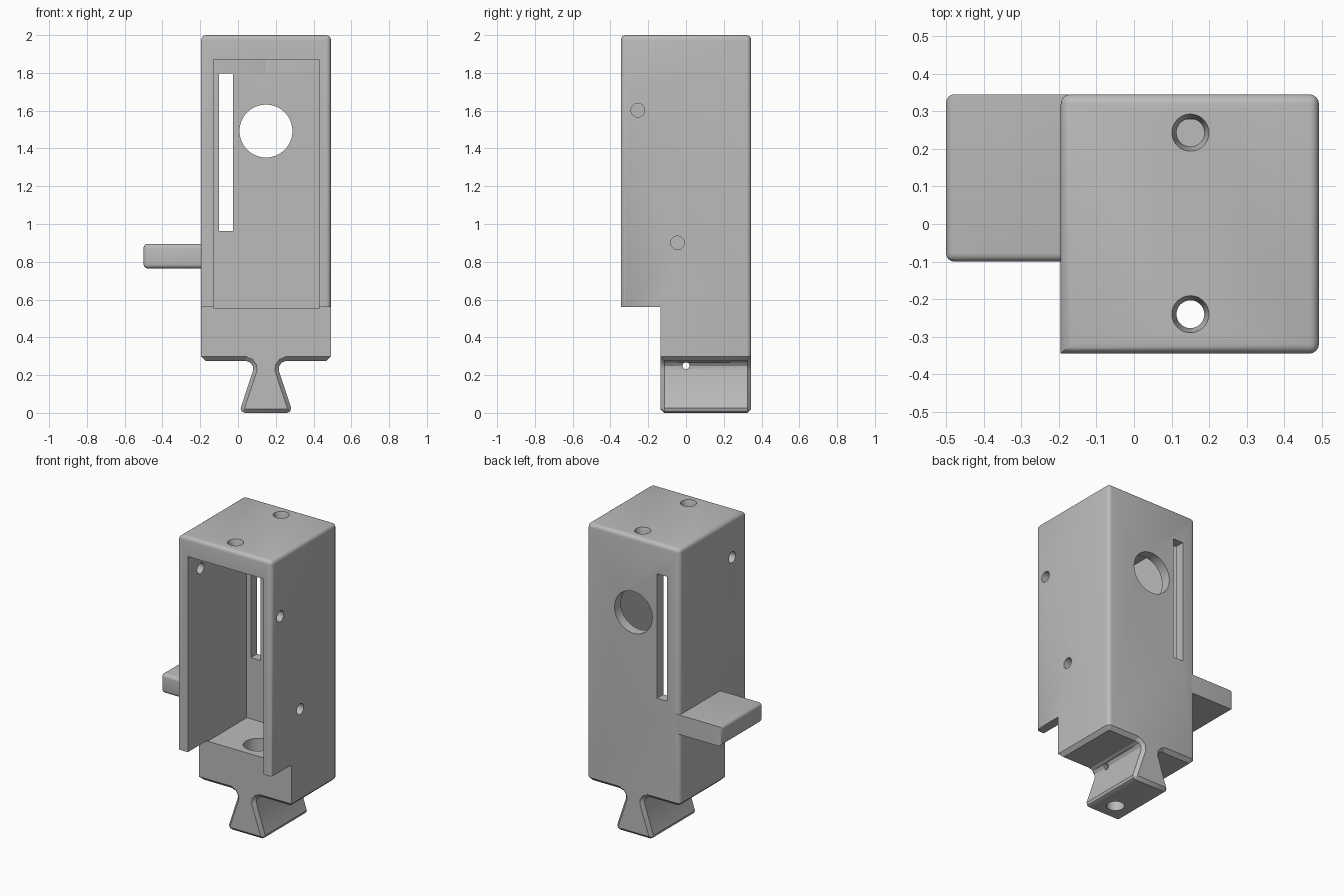
import bpy, bmesh, math
from mathutils import Matrix, Vector

if "Cube" in bpy.data.objects:
    bpy.data.objects.remove(bpy.data.objects["Cube"], do_unlink=True)

grey = bpy.data.materials.new("light grey plastic")
grey.use_nodes = True
GREY = (0.5, 0.5, 0.5, 1)
grey.diffuse_color = GREY
grey.node_tree.nodes["Principled BSDF"].inputs["Base Color"].default_value = GREY

CX = 0.148                       # centre line of the housing
LEFT, RIGHT = -0.195, 0.492
FRONT, STEP, BACK = -0.345, -0.135, 0.345
BOTTOM, LIP, TOP = 0.275, 0.56, 2.0


def make_object(name, bm):
    bmesh.ops.recalc_face_normals(bm, faces=bm.faces)
    mesh = bpy.data.meshes.new(name)
    bm.to_mesh(mesh)
    bm.free()
    mesh.materials.append(grey)
    obj = bpy.data.objects.new(name, mesh)
    bpy.context.collection.objects.link(obj)
    return obj


def extrude(points, offset):
    bm = bmesh.new()
    face = bm.faces.new([bm.verts.new(p) for p in points])
    new = bmesh.ops.extrude_face_region(bm, geom=[face])["geom"]
    bmesh.ops.translate(bm, vec=offset, verts=[g for g in new if isinstance(g, bmesh.types.BMVert)])
    bmesh.ops.recalc_face_normals(bm, faces=bm.faces)
    return bm


def box(x0, x1, y0, y1, z0, z1):
    return extrude([(x0, y0, z0), (x1, y0, z0), (x1, y1, z0), (x0, y1, z0)], (0, 0, z1 - z0))


def bevel(bm, rule, size, segments):
    edges = [e for e in bm.edges if rule(e.verts[0].co, e.verts[1].co)]
    bmesh.ops.bevel(bm, geom=edges, offset=size, segments=segments, profile=0.5,
                    affect='EDGES', clamp_overlap=True)


def near(a, b):
    return abs(a - b) < 1e-4


def both(a, b, axis, value):
    return near(a[axis], value) and near(b[axis], value)


def cylinder(start, end, r0, r1=None, sides=48):
    start, end = Vector(start), Vector(end)
    axis = end - start
    bm = bmesh.new()
    turn = Vector((0, 0, 1)).rotation_difference(axis).to_matrix().to_4x4()
    bmesh.ops.create_cone(bm, cap_ends=True, segments=sides, radius1=r0,
                          radius2=r0 if r1 is None else r1, depth=axis.length,
                          matrix=Matrix.Translation((start + end) / 2) @ turn)
    return bm


def cut(obj, bm):
    cutter = make_object("cutter", bm)
    cutter.hide_render = True
    mod = obj.modifiers.new("cut", 'BOOLEAN')
    mod.operation, mod.solver, mod.object = 'DIFFERENCE', 'EXACT', cutter
    bpy.context.view_layer.objects.active = obj
    bpy.ops.object.modifier_apply(modifier=mod.name)
    bpy.data.objects.remove(cutter, do_unlink=True)


# Housing: stepped side profile with rounded top, corners and lips
side = [(FRONT, LIP), (STEP, LIP), (STEP, BOTTOM), (BACK, BOTTOM), (BACK, TOP), (FRONT, TOP)]
bm = extrude([(LEFT, y, z) for y, z in side], (RIGHT - LEFT, 0, 0))
bevel(bm, lambda a, b: both(a, b, 2, TOP) or both(a, b, 1, BACK) and near(a.x, b.x)
      or both(a, b, 1, FRONT) and both(a, b, 0, RIGHT), 0.026, 4)
bevel(bm, lambda a, b: both(a, b, 2, LIP) and not near(a.y, b.y)
      and (both(a, b, 0, LEFT) or near(max(a.x, b.x), RIGHT)), 0.012, 3)
bevel(bm, lambda a, b: both(a, b, 2, BOTTOM), 0.024, 1)
housing = make_object("housing", bm)

# Open chamber, lens hole and slot in the back wall
cut(housing, box(-0.13, 0.43, -0.5, 0.278, 0.553, 1.87))
cut(housing, cylinder((CX, 0.2, 1.492), (CX, 0.5, 1.492), 0.14, sides=64))
cut(housing, box(-0.1, -0.027, 0.2, 0.5, 0.963, 1.797))

# Countersunk screw holes in the top
for y in (-0.24, 0.243):
    cut(housing, cylinder((0.15, y, 1.8), (0.15, y, 2.1), 0.037))
    cut(housing, cylinder((0.15, y, 1.955), (0.15, y, 2.01), 0.037, 0.052))

# Pin holes in the side walls
for x, y, z in ((0.46, -0.255, 1.602), (0.46, -0.045, 0.9), (-0.16, -0.21, 1.74)):
    cut(housing, cylinder((x - 0.06, y, z), (x + 0.06, y, z), 0.036))

# Bolt recess in the chamber floor
cut(housing, cylinder((CX, 0, 0.36), (CX, 0, 0.7), 0.09))
cut(housing, cylinder((CX, 0, 0.1), (CX, 0, 0.5), 0.055))

# Dovetail foot: mirrored flared profile with chamfered ends
half = [(0.112, 0.005), (0.128, 0.008), (0.134, 0.025), (0.068, 0.225), (0.07, 0.248),
        (0.084, 0.267), (0.106, 0.275), (0.13, 0.3)]
profile = half + [(-x, z) for x, z in reversed(half)]
profile = [(CX + x, z if z > 0.006 else 0) for x, z in profile]
bm = extrude([(x, STEP, z) for x, z in profile], (0, BACK - STEP, 0))
bevel(bm, lambda a, b: (both(a, b, 1, STEP) or both(a, b, 1, BACK))
      and not both(a, b, 2, 0.3), 0.02, 1)
foot = make_object("dovetail_foot", bm)
cut(foot, cylinder((CX, 0, -0.1), (CX, 0, 0.5), 0.055))
cut(foot, cylinder((-0.1, 0, 0.25), (0.4, 0, 0.25), 0.018, sides=24))

# Side tab
bm = box(-0.5, LEFT + 0.03, -0.1, BACK, 0.765, 0.895)
bevel(bm, lambda a, b: both(a, b, 0, -0.5) or near(a.x, b.x) is False and both(a, b, 1, -0.1),
      0.022, 4)
tab = make_object("side_tab", bm)

# Smooth rounded edges, keep corners crisp
for obj in (housing, foot, tab):
    bpy.ops.object.select_all(action='DESELECT')
    obj.select_set(True)
    bpy.context.view_layer.objects.active = obj
    bpy.ops.object.shade_smooth_by_angle(angle=math.radians(30))
